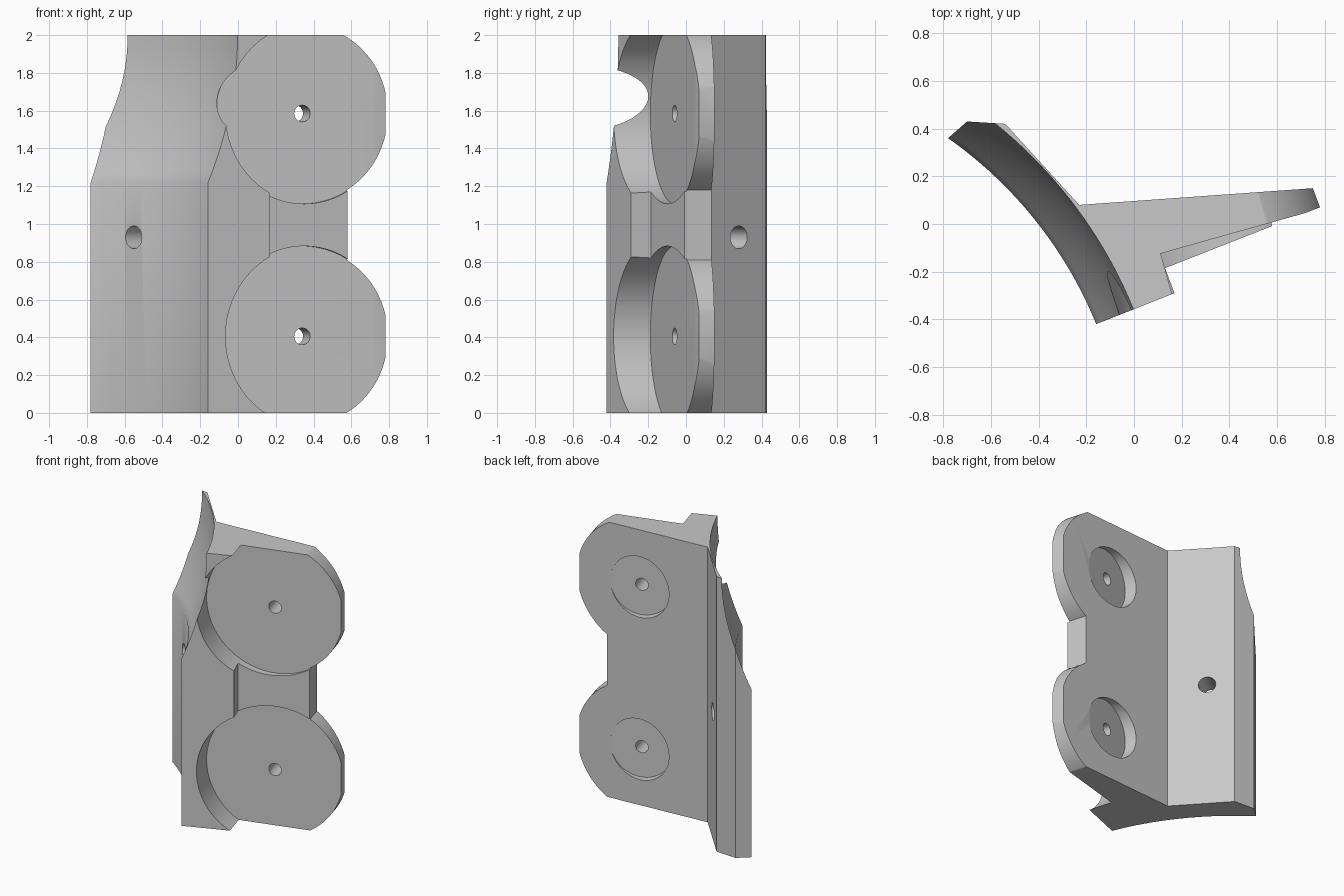
import bpy, bmesh
from math import radians
from mathutils import Vector, Matrix

if "Cube" in bpy.data.objects:
    bpy.data.objects.remove(bpy.data.objects["Cube"], do_unlink=True)

grey = bpy.data.materials.new("light_grey")
grey.use_nodes = True
grey.diffuse_color = (0.58, 0.58, 0.58, 1)
grey.node_tree.nodes["Principled BSDF"].inputs["Base Color"].default_value = grey.diffuse_color


def finish(name, bm):
    bmesh.ops.recalc_face_normals(bm, faces=bm.faces)
    mesh = bpy.data.meshes.new(name)
    bm.to_mesh(mesh)
    bm.free()
    mesh.materials.append(grey)
    ob = bpy.data.objects.new(name, mesh)
    bpy.context.collection.objects.link(ob)
    return ob


def prism(name, outline, z0, z1):
    bm = bmesh.new()
    face = bm.faces.new([bm.verts.new((x, y, z0)) for x, y in outline])
    top = bmesh.ops.extrude_face_region(bm, geom=[face])["geom"]
    bmesh.ops.translate(bm, vec=(0, 0, z1 - z0),
                        verts=[v for v in top if isinstance(v, bmesh.types.BMVert)])
    return finish(name, bm)


def cylinder(name, start, direction, radius, depth, sides=96):
    bm = bmesh.new()
    d = Vector(direction).normalized()
    m = Matrix.Translation(Vector(start) + d * depth / 2) @ d.to_track_quat('Z', 'Y').to_matrix().to_4x4()
    bmesh.ops.create_cone(bm, cap_ends=True, segments=sides, radius1=radius,
                          radius2=radius, depth=depth, matrix=m)
    return finish(name, bm)


def boolean(target, tool, operation):
    tool.hide_render = True
    mod = target.modifiers.new("bool", 'BOOLEAN')
    mod.operation, mod.object, mod.solver = operation, tool, 'EXACT'
    bpy.context.view_layer.objects.active = target
    bpy.ops.object.modifier_apply(modifier=mod.name)
    bpy.data.objects.remove(tool, do_unlink=True)


# Local frame of the tilted round seats
across = Vector((0.963, 0.27, 0)).normalized()
back = Vector((-across.y, across.x, 0))
seats = [Vector((0.34, -0.06, z)) for z in (0.405, 1.585)]


def seat_box(name, u0, u1, z0, z1):
    pts = [seats[0] + across * u + back * v for u, v in ((u0, -1), (u1, -1), (u1, 1), (u0, 1))]
    return prism(name, [p.xy for p in pts], z0, z1)


# Bracket body: one extruded plan outline
body = prism("bracket_body", [(-0.86, 0.29), (-0.70, 0.43), (-0.54, 0.42), (-0.23, 0.08),
                              (0.75, 0.15), (0.78, 0.07), (0.13, -0.185), (0.17, -0.29),
                              (-0.30, -0.476)], 0, 2)

# Side silhouette: two round lobes joined by a waist
keep = seat_box("keep_region", -2, 0.1, -0.1, 2.1)
boolean(keep, seat_box("waist", -1.9, 0.245, 0.5, 1.5), 'UNION')
for s in seats:
    boolean(keep, cylinder("lobe", s - back * 0.9, back, 0.473, 1.8), 'UNION')
boolean(body, keep, 'INTERSECT')

# Concave front: a large turned cutter that flares towards the top
R, flare, z_flare = 1.773, 0.168, 1.22
profile = [(0, -0.2), (R, -0.2)]
for i in range(17):
    t = i / 16
    profile.append((R + flare * (1 - (1 - t) ** 2), z_flare + (2 - z_flare) * t))
profile += [(R + flare, 2.2), (0, 2.2)]
bm = bmesh.new()
ring = [bm.verts.new((r, 0, z)) for r, z in profile]
edges = [bm.edges.new(pair) for pair in zip(ring, ring[1:])]
bmesh.ops.spin(bm, geom=ring + edges, axis=(0, 0, 1), cent=(0, 0, 0),
               angle=radians(360), steps=256)
bmesh.ops.remove_doubles(bm, verts=bm.verts, dist=0.0001)
bmesh.ops.translate(bm, vec=(-1.80, -1.09, 0), verts=bm.verts)
boolean(body, finish("front_cutter", bm), 'DIFFERENCE')

# Round seats in front, shallow recesses behind, and their through holes
for s in seats:
    boolean(body, cylinder("seat_cutter", s, -back, 0.478, 0.8, 128), 'DIFFERENCE')
    boolean(body, cylinder("recess_cutter", s + back * 0.14, back, 0.22, 0.4, 64), 'DIFFERENCE')
    boolean(body, cylinder("hole_cutter", s - back * 0.1, back, 0.044, 0.5, 32), 'DIFFERENCE')

# Hole through the curved wing
wing_dir = Vector((0.78, 0.62, 0)).normalized()
boolean(body, cylinder("wing_hole_cutter", Vector((-0.482, 0.224, 0.93)) - wing_dir * 0.4,
                       wing_dir, 0.06, 0.8, 32), 'DIFFERENCE')

# Smooth curves with crisp edges
bpy.ops.object.select_all(action='DESELECT')
body.select_set(True)
bpy.context.view_layer.objects.active = body
bpy.ops.object.shade_smooth_by_angle(angle=radians(28))
